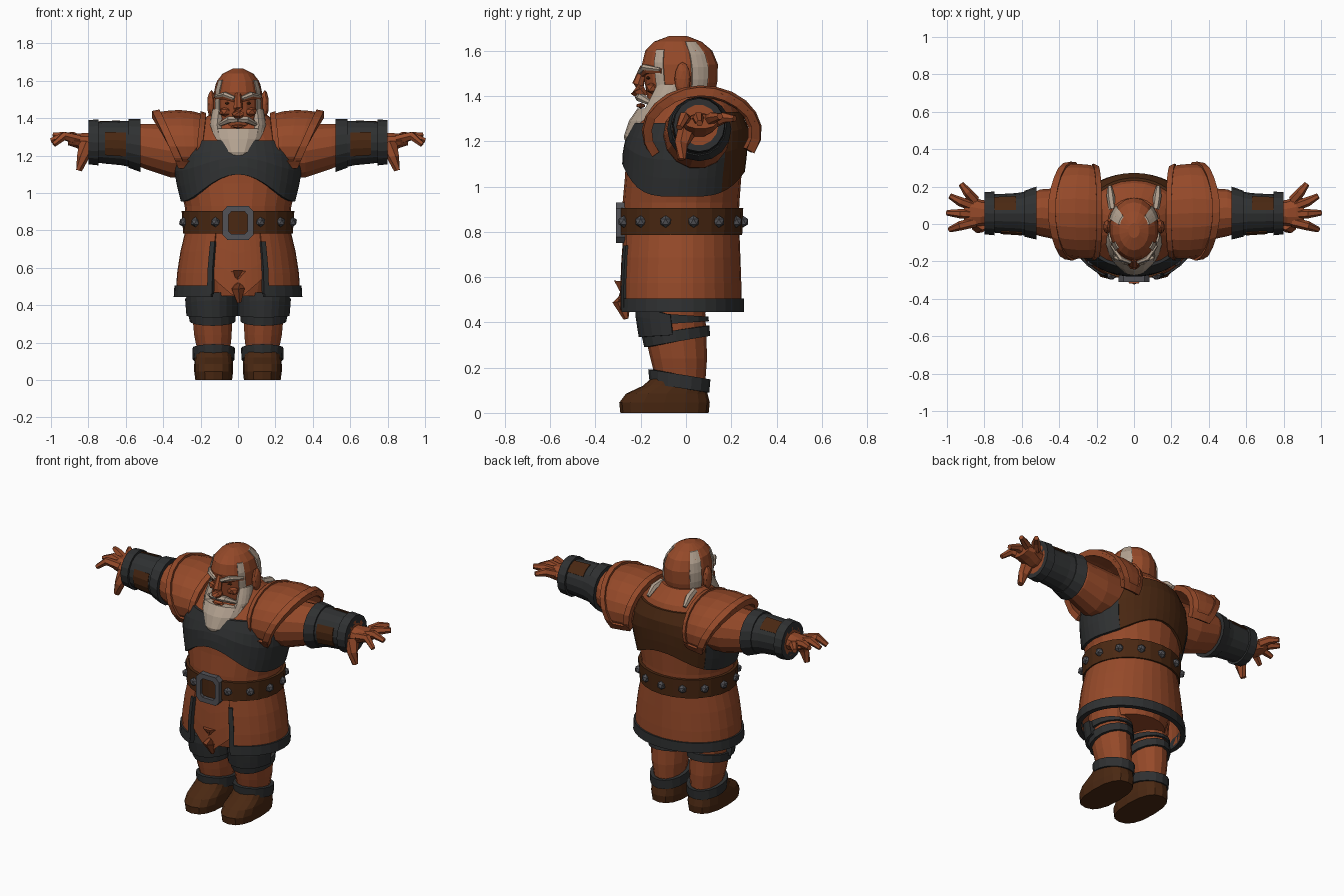
import bpy
import bmesh
from math import sin, cos, radians, pi, copysign
from mathutils import Vector, Matrix

cube = bpy.data.objects.get("Cube")
if cube:
    bpy.data.objects.remove(cube, do_unlink=True)


def material(name, r, g, b):
    m = bpy.data.materials.new(name)
    m.use_nodes = True
    m.diffuse_color = (r, g, b, 1)
    m.node_tree.nodes["Principled BSDF"].inputs["Base Color"].default_value = (r, g, b, 1)
    return m


RUST = material("rust", .30, .067, .022)
DARK = material("dark_leather", .028, .030, .031)
BROWN = material("brown_leather", .068, .021, .006)
METAL = material("dull_metal", .085, .085, .095)
HAIR = material("pale_hair", .45, .36, .28)


def finish(bm, name, mat):
    bmesh.ops.recalc_face_normals(bm, faces=bm.faces)
    mesh = bpy.data.meshes.new(name)
    bm.to_mesh(mesh)
    bm.free()
    mesh.materials.append(mat)
    obj = bpy.data.objects.new(name, mesh)
    bpy.context.collection.objects.link(obj)


def skin(name, loops, mat, cyclic=False, mirror=False):
    """Join a row of equal loops into a closed solid."""
    for side, s in (("left_", 1), ("right_", -1)) if mirror else (("", 1),):
        bm = bmesh.new()
        rows = [[bm.verts.new((p[0] * s, p[1], p[2])) for p in loop] for loop in loops]
        n = len(rows[0])
        for a, b in zip(rows, rows[1:] + (rows[:1] if cyclic else [])):
            for i in range(n):
                j = (i + 1) % n
                bm.faces.new((a[i], a[j], b[j], b[i]))
        if not cyclic:
            bm.faces.new(rows[0])
            bm.faces.new(rows[-1])
        finish(bm, side + name, mat)


def point(axis, row, deg, off=0, power=1):
    """Point on an elliptical section; angle 0 faces the front."""
    t, cu, cv, ru, rv = row
    s, c = sin(radians(deg)), cos(radians(deg))
    s, c = copysign(abs(s) ** power, s), copysign(abs(c) ** power, c)
    if axis == "z":
        return (cu + (ru + off) * s, cv - (rv + off) * c, t)
    return (t, cu - (ru + off) * c, cv + (rv + off) * s)


def loft(name, rows, mat, n=16, axis="z", mirror=False, power=1):
    skin(name, [[point(axis, r, 360 * i / n, 0, power) for i in range(n)] for r in rows],
         mat, mirror=mirror)


def section(rows, t):
    t = min(max(t, rows[0][0]), rows[-1][0])
    for a, b in zip(rows, rows[1:]):
        if t <= b[0]:
            k = (t - a[0]) / (b[0] - a[0])
            return [u + (v - u) * k for u, v in zip(a, b)]


def wrap(name, rows, lo, hi, mat, off=.015, arc=(0, 360), n=24, steps=3, axis="z",
         mirror=False, depth=.03):
    """Thick band following a profile; lo and hi may depend on the angle."""
    full = arc[1] - arc[0] == 360
    loops = []
    for i in range(n if full else n + 1):
        a = arc[0] + (arc[1] - arc[0]) * i / n
        l, h = (f(a) if callable(f) else f for f in (lo, hi))
        cuts = [section(rows, l + (h - l) * k / steps) for k in range(steps + 1)]
        loops.append([point(axis, r, a, off) for r in cuts] +
                     [point(axis, r, a, off - depth) for r in reversed(cuts)])
    skin(name, loops, mat, cyclic=full, mirror=mirror)


def tube(name, pts, radii, mat, n=6, mirror=False):
    pts = [Vector(p) for p in pts]
    loops = []
    for i, (p, r) in enumerate(zip(pts, radii)):
        d = pts[min(i + 1, len(pts) - 1)] - pts[max(i - 1, 0)]
        q = d.to_track_quat("Z", "Y")
        loops.append([p + q @ Vector((r * cos(2 * pi * k / n), r * sin(2 * pi * k / n), 0))
                      for k in range(n)])
    skin(name, loops, mat, mirror=mirror)


def ball(name, loc, size, mat, mirror=False, detail=1):
    for side, s in (("left_", 1), ("right_", -1)) if mirror else (("", 1),):
        bm = bmesh.new()
        m = Matrix.Translation((loc[0] * s, loc[1], loc[2])) @ Matrix.Diagonal((*size, 1))
        bmesh.ops.create_icosphere(bm, subdivisions=detail, radius=1, matrix=m)
        finish(bm, side + name, mat)


# Torso, vest and back panel
body = [(.45, 0, -.03, .20, .20), (.62, 0, -.03, .25, .235), (.78, 0, -.025, .275, .255),
        (.93, 0, -.022, .285, .258), (1.05, 0, -.012, .315, .257), (1.17, 0, -.002, .335, .262),
        (1.27, 0, .015, .30, .245), (1.36, 0, .03, .23, .19), (1.43, 0, .01, .14, .13)]
loft("torso", body, RUST, 24)


def vest_hem(a):
    c = cos(radians(a))
    return .955 + (.145 if c > 0 else .11) * c ** 4


wrap("vest", body, vest_hem, 1.28, DARK, .015, (-130, 130), 30, 4)
wrap("back_panel", body, vest_hem, 1.33, BROWN, .013, (130, 230), 12, 4)

# Belt, studs and buckle
wrap("belt", body, .785, .905, BROWN, .018)
for i in range(13):
    p = point("z", section(body, .845), 24 + 26 * i, .018)
    ball("belt_stud", p, (.027, .027, .027), METAL)
frame = []
for x, z in ((1, .7), (.7, 1), (-.7, 1), (-1, .7), (-1, -.7), (-.7, -1), (.7, -1), (1, -.7)):
    frame.append([(x * w, y, .84 + z * h) for w, h, y in
                  ((.082, .09, -.27), (.082, .09, -.31), (.052, .06, -.31), (.052, .06, -.27))])
skin("buckle", frame, METAL, cyclic=True)

# Skirt with dark hem, open at the front over a pointed cloth
skirt = [(.445, 0, -.028, .33, .27), (.60, 0, -.028, .32, .268), (.72, 0, -.027, .298, .262),
         (.80, 0, -.025, .277, .257)]
wrap("skirt", skirt, .46, .80, RUST, .004, (25, 335), 28, 3, depth=.02)
wrap("skirt_hem", skirt, .445, .505, DARK, .014, (25, 335), 28, 1)
wrap("skirt_edge", skirt, .46, .74, DARK, .014, (24, 29), 1, 4, mirror=True)
wrap("front_cloth", skirt, lambda a: .43 + .12 * abs(a) / 26, .80, RUST, -.006, (-26, 26), 8, 3)
tube("cloth_point", [(0, -.275, .58), (0, -.285, .49), (.005, -.265, .415)],
     (.05, .04, .012), RUST)

# Legs, knee guards and boots
leg = [(.08, .13, -.03, .09, .11), (.16, .13, -.025, .09, .112), (.24, .134, -.032, .103, .125),
       (.34, .138, -.045, .108, .135), (.44, .142, -.055, .112, .14), (.58, .14, -.04, .12, .14)]
loft("leg", leg, RUST, 14, mirror=True)


def tilt(base, front):
    return lambda a: base + front * cos(radians(a))


wrap("knee_guard", leg, tilt(.345, -.01), tilt(.43, .04), DARK, .03, (-85, 85), 10, 3,
     mirror=True, depth=.045)
wrap("knee_strap", leg, tilt(.315, -.025), tilt(.365, -.02), DARK, .016, n=16, steps=1, mirror=True)
wrap("thigh_strap", leg, tilt(.395, -.01), tilt(.435, .01), DARK, .014, n=16, steps=1, mirror=True)
wrap("ankle_band", leg, tilt(.11, .02), tilt(.17, .022), DARK, .022, n=16, steps=1, mirror=True)
boot = [(0, .13, -.095, .098, .195), (.045, .13, -.095, .104, .20), (.085, .13, -.085, .104, .18),
        (.12, .13, -.05, .10, .14), (.15, .13, -.035, .097, .122)]
loft("boot", boot, BROWN, 16, mirror=True, power=.8)

# Arms and bracers
arm = [(.20, .04, 1.22, .15, .15), (.36, .05, 1.225, .145, .145), (.50, .06, 1.25, .125, .123),
       (.57, .055, 1.265, .10, .107), (.70, .055, 1.27, .092, .10), (.80, .058, 1.272, .085, .09)]
loft("arm", arm, RUST, 14, "x", mirror=True)
wrap("bracer", arm, .54, .79, DARK, .014, n=16, axis="x", mirror=True)
wrap("upper_cuff", arm, .52, .585, DARK, .024, n=16, steps=1, axis="x", mirror=True)
wrap("wrist_cuff", arm, .745, .80, DARK, .028, n=16, steps=1, axis="x", mirror=True, depth=.05)
wrap("bracer_front_patch", arm, .60, .71, BROWN, .019, (-35, 28), 3, 1, "x", True, .008)
wrap("bracer_top_patch", arm, .63, .745, BROWN, .019, (100, 145), 2, 1, "x", True, .008)

# Shoulder guards with raised rims
guard = [(.13, .06, 1.24, .215, .165), (.22, .065, 1.25, .25, .185), (.32, .07, 1.25, .255, .195),
         (.40, .07, 1.25, .24, .188), (.48, .07, 1.25, .19, .172)]


def outer(a):
    return .37 + .09 * sin(radians(a))


def inner(a):
    return .19 - .02 * sin(radians(a))


low, high = -35, 210
wrap("shoulder_guard", guard, inner, outer, RUST, 0, (low, high), 14, 4, "x", True, .025)
wrap("guard_outer_rim", guard, lambda a: outer(a) - .04, outer, RUST, .013, (low, high),
     14, 1, "x", True)
wrap("guard_inner_rim", guard, inner, lambda a: inner(a) + .03, RUST, .01, (low, high),
     14, 1, "x", True)
wrap("guard_front_rim", guard, inner, outer, RUST, .012, (low, low + 12), 1, 3, "x", True)
wrap("guard_back_rim", guard, inner, outer, RUST, .012, (high - 12, high), 1, 3, "x", True)

# Hands
palm = [(.76, .06, 1.27, .06, .055), (.82, .06, 1.272, .07, .052), (.87, .065, 1.28, .085, .038),
        (.91, .065, 1.28, .07, .025)]
loft("palm", palm, RUST, 10, "x", mirror=True)
for base, tip, x, z in ((.125, .215, .925, 1.30), (.09, .15, .985, 1.31),
                        (.05, .06, 1, 1.28), (.01, -.03, .985, 1.26)):
    mid = (.93 if x > .95 else .89, (base + tip) / 2, 1.305)
    tube("finger", [(.85, base, 1.285), mid, (x, tip, z)], (.027, .025, .015), RUST, mirror=True)
tube("thumb", [(.81, .01, 1.26), (.83, -.02, 1.19), (.85, -.02, 1.12)],
     (.045, .032, .018), RUST, mirror=True)

# Head and face
head = [(1.30, 0, -.03, .10, .12), (1.38, 0, -.025, .124, .145), (1.46, 0, -.022, .134, .16),
        (1.54, 0, -.027, .13, .168), (1.60, 0, -.032, .114, .148), (1.64, 0, -.036, .08, .105),
        (1.665, 0, -.035, .03, .04)]
loft("head", head, RUST, 18)
ball("ear", (.143, -.015, 1.475), (.022, .036, .075), RUST, True, 2)
tube("nose", [(0, -.185, 1.53), (0, -.212, 1.45), (0, -.215, 1.425), (0, -.185, 1.395)],
     (.017, .027, .034, .022), RUST, 7)
ball("cheek", (.065, -.145, 1.435), (.04, .035, .028), RUST, True)
tube("brow_ridge", [(.012, -.19, 1.50), (.07, -.168, 1.517), (.115, -.105, 1.51)],
     (.017, .02, .012), RUST, mirror=True)
ball("eye", (.055, -.165, 1.48), (.018, .012, .008), BROWN, True)
tube("eyebrow", [(.02, -.205, 1.506), (.07, -.185, 1.527), (.122, -.115, 1.517)],
     (.011, .015, .008), HAIR, mirror=True)

# Beard, moustache and hair
beard = [(1.18, 0, -.235, .035, .028), (1.22, 0, -.195, .09, .08), (1.29, 0, -.14, .135, .112),
         (1.37, 0, -.09, .152, .115), (1.45, 0, -.06, .136, .10)]
loft("beard", beard[:3] + [(1.345, 0, -.105, .15, .11)], HAIR, 16)
wrap("beard_sides", beard, 1.32, 1.45, HAIR, 0, (48, 105), 5, 3, mirror=True)
tube("moustache", [(0, -.21, 1.395), (.045, -.20, 1.393), (.10, -.15, 1.365)],
     (.017, .02, .01), HAIR, mirror=True)
ball("lip", (0, -.20, 1.357), (.045, .022, .012), RUST)
wrap("sideburn", head, 1.38, 1.605, HAIR, .006, (48, 64), 2, 4, mirror=True)
wrap("hair_stripe", head, 1.36, 1.64, HAIR, .007, (108, 136), 3, 5, mirror=True)
tube("nape_lock", [(.115, .08, 1.42), (.125, .15, 1.405), (.13, .20, 1.365)],
     (.02, .022, .012), HAIR, mirror=True)
